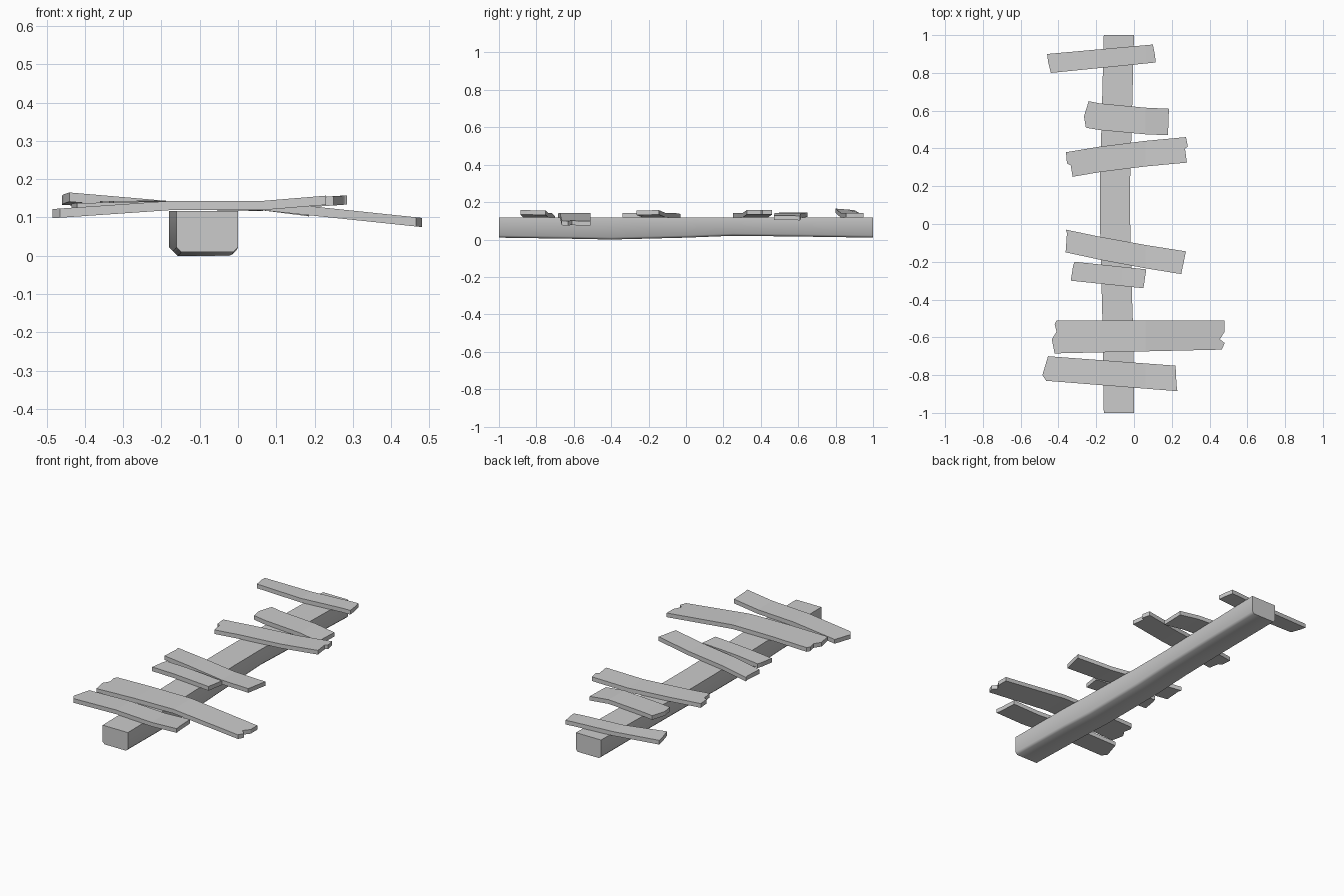
import bpy
import bmesh

cube = bpy.data.objects.get("Cube")
if cube:
    bpy.data.objects.remove(cube, do_unlink=True)

wood = bpy.data.materials.new("grey_wood")
wood.use_nodes = True
grey = (0.6, 0.6, 0.6, 1)
wood.diffuse_color = grey
wood.node_tree.nodes["Principled BSDF"].inputs["Base Color"].default_value = grey

THICK = 0.024
TOP = 0.143                      # plank top where it rests on the beam
BENDS = (-0.18, -0.06, 0.06)     # x of the cross cuts where planks bend


def finish(bm, name):
    bmesh.ops.recalc_face_normals(bm, faces=bm.faces)
    mesh = bpy.data.meshes.new(name)
    bm.to_mesh(mesh)
    bm.free()
    mesh.materials.append(wood)
    obj = bpy.data.objects.new(name, mesh)
    bpy.context.collection.objects.link(obj)
    return obj


def lerp_y(a, b, x):
    return a[1] + (b[1] - a[1]) * (x - a[0]) / (b[0] - a[0])


def plank(name, left, right, z_left, z_right, bow=0.0, tilt=0.0):
    """left and right: broken end outlines, listed from back to front."""
    bm = bmesh.new()
    x0 = min(p[0] for p in left)
    x1 = max(p[0] for p in right)
    yc = (left[0][1] + left[-1][1]) / 2

    def height(x, y):
        if x < BENDS[0]:
            t = (x - BENDS[0]) / (x0 - BENDS[0])
            return TOP + (z_left - TOP) * t + tilt * t * (y - yc)
        t = max(0, (x - BENDS[2]) / (x1 - BENDS[2]))
        return TOP + (z_right - TOP) * t

    def pair(p):
        z = height(*p)
        return bm.verts.new((*p, z)), bm.verts.new((*p, z - THICK))

    # Back and front long edges, cut at the bends
    cuts = [x for x in BENDS if x < min(p[0] for p in right) - 0.03]
    back = [pair((x, lerp_y(left[0], right[0], x) + bow)) for x in cuts]
    front = [pair((x, lerp_y(left[-1], right[-1], x) + bow)) for x in cuts]
    lend = [pair(p) for p in left]
    rend = [pair(p) for p in right]

    # Top and bottom skins: ragged end, straight spans, ragged end
    skins = [lend + [front[0], back[0]], rend + [front[-1], back[-1]]]
    for i in range(len(cuts) - 1):
        skins.append([back[i], front[i], front[i + 1], back[i + 1]])
    for skin in skins:
        for side in (0, 1):
            bm.faces.new([v[side] for v in skin])
    # Walls around the outline
    ring = lend + front + rend[::-1] + back[::-1]
    for a, b in zip(ring, ring[1:] + ring[:1]):
        bm.faces.new((a[0], b[0], b[1], a[1]))
    return finish(bm, name)


# Long support beam, slightly warped: y, left x, right x, underside z
stations = [
    (-1, -0.16, 0, 0.01), (-0.6, -0.165, -0.003, 0.004), (-0.4, -0.17, -0.01, 0),
    (0, -0.18, -0.02, 0.01), (0.25, -0.18, -0.02, 0.02),
    (0.6, -0.17, -0.01, 0.016), (1, -0.16, 0, 0.01),
]
bm = bmesh.new()
rings = []
for y, xl, xr, z in stations:
    c = 0.012
    outline = [(xl, 0.117), (xr, 0.117), (xr, z + c), (xr - c, z), (xl + c, z), (xl, z + c)]
    rings.append([bm.verts.new((x, y, h)) for x, h in outline])
for a, b in zip(rings, rings[1:]):
    for i in range(len(a)):
        j = (i + 1) % len(a)
        bm.faces.new((a[i], a[j], b[j], b[i]))
bm.faces.new(rings[0])
bm.faces.new(rings[-1])
beam = finish(bm, "support_beam")
bpy.context.view_layer.objects.active = beam
beam.select_set(True)
bpy.ops.object.shade_smooth_by_angle(angle=0.9)

# Cross planks, from front to back
plank("plank_1", [(-0.455, -0.70), (-0.485, -0.80), (-0.465, -0.83)],
      [(0.22, -0.75), (0.225, -0.85), (0.23, -0.885)], 0.122, 0.157)
plank("plank_2_long", [(-0.41, -0.51), (-0.42, -0.53), (-0.41, -0.57), (-0.435, -0.61), (-0.42, -0.685)],
      [(0.48, -0.51), (0.48, -0.57), (0.455, -0.61), (0.48, -0.63), (0.465, -0.665)], 0.137, 0.099)
plank("plank_3_short", [(-0.315, -0.20), (-0.322, -0.22), (-0.335, -0.30)],
      [(0.065, -0.24), (0.05, -0.34)], 0.137, 0.141)
plank("plank_4", [(-0.36, -0.03), (-0.355, -0.05), (-0.362, -0.15)],
      [(0.275, -0.145), (0.25, -0.265)], 0.137, 0.157, bow=-0.005)
plank("plank_5", [(-0.36, 0.38), (-0.355, 0.32), (-0.335, 0.31), (-0.325, 0.25)],
      [(0.275, 0.46), (0.285, 0.41), (0.27, 0.40), (0.28, 0.325)], 0.143, 0.158, bow=0.007)
plank("plank_6", [(-0.24, 0.65), (-0.265, 0.57), (-0.255, 0.51)],
      [(0.185, 0.61), (0.18, 0.47)], 0.145, 0.127, bow=-0.006)
plank("plank_7", [(-0.46, 0.90), (-0.455, 0.86), (-0.44, 0.80)],
      [(0.10, 0.95), (0.11, 0.90), (0.115, 0.855)], 0.162, 0.141, tilt=-0.1)
